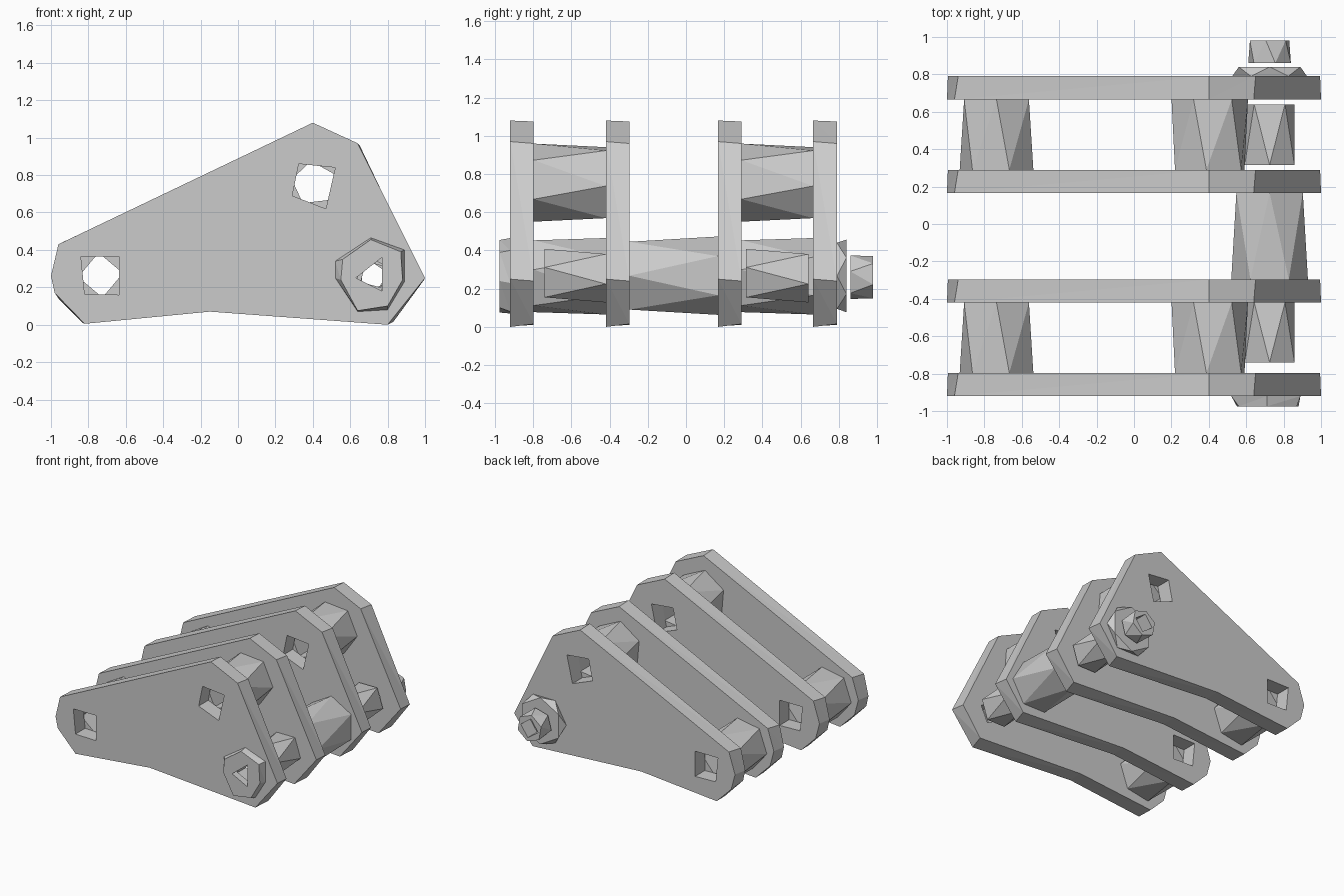
import bpy, bmesh
from math import cos, sin, pi, radians

if "Cube" in bpy.data.objects:
    bpy.data.objects.remove(bpy.data.objects["Cube"])


def ring(c, r, n, deg):
    # regular polygon in the x-z plane
    return [(c[0] + r * cos(radians(deg) + 2 * pi * i / n),
             c[1] + r * sin(radians(deg) + 2 * pi * i / n)) for i in range(n)]


def loft(name, front, back, y0, y1):
    # joins matching front/back loops (outline first, then holes) into a solid
    bm = bmesh.new()
    caps = ([], [])
    for la, lb in zip(front, back):
        n = len(la)
        a = [bm.verts.new((x, y0, z)) for x, z in la]
        b = [bm.verts.new((x, y1, z)) for x, z in lb]
        for i in range(n):
            j = (i + 1) % n
            bm.faces.new((a[i], a[j], b[i]))
            bm.faces.new((a[j], b[j], b[i]))
            caps[0].append(bm.edges.get((a[i], a[j])))
            caps[1].append(bm.edges.get((b[i], b[j])))
    for edges in caps:
        bmesh.ops.triangle_fill(bm, use_beauty=True, edges=edges, normal=(0, 1, 0))
    bmesh.ops.recalc_face_normals(bm, faces=bm.faces)
    me = bpy.data.meshes.new(name)
    bm.to_mesh(me)
    bm.free()
    ob = bpy.data.objects.new(name, me)
    bpy.context.collection.objects.link(ob)
    return ob


def tube(name, c, y0, y1, r0, r1, n, deg, twist, hole_r, hole_n, hole_deg):
    # faceted hollow cylinder, optionally twisted and tapered
    hole = ring(c, hole_r, hole_n, hole_deg)
    loft(name, [ring(c, r0, n, deg), hole],
         [ring(c, r1, n, deg + twist), hole], y0, y1)


LEFT, TOP, BOLT = (-0.735, 0.265), (0.405, 0.755), (0.725, 0.268)

# Side plates with three holes
outline = [(-0.82, 0.005), (-0.15, 0.07), (0.80, 0.0), (1.0, 0.25), (0.64, 0.97),
           (0.40, 1.08), (-0.96, 0.43), (-1.0, 0.26), (-0.98, 0.17)]
back_outline = [(-0.83, 0.01), (-0.15, 0.07), (0.83, 0.015), (0.995, 0.24), (0.65, 0.96),
                (0.40, 1.075), (-0.94, 0.44), (-0.995, 0.27), (-0.96, 0.14)]
left_hole = [(-0.84, 0.365), (-0.82, 0.165), (-0.635, 0.16), (-0.635, 0.365)]
top_hole = [(0.325, 0.86), (0.29, 0.69), (0.47, 0.62), (0.52, 0.84)]
for i, (y0, y1) in enumerate([(-0.92, -0.797), (-0.42, -0.297),
                              (0.167, 0.29), (0.665, 0.79)]):
    holes = [left_hole, top_hole, ring(BOLT, 0.1, 4, 20)]
    loft(f"plate_{i + 1}", [outline] + holes, [back_outline] + holes, y0, y1)

# Large spacers and small sleeves between each plate pair
for side, y0, y1, s0, s1 in (("front", -0.797, -0.42, -0.74, -0.42),
                             ("back", 0.29, 0.665, 0.315, 0.64)):
    tube(f"{side}_left_spacer", LEFT, y0, y1, 0.2, 0.2, 6, 10, 20, 0.12, 4, 5)
    tube(f"{side}_top_spacer", TOP, y0, y1, 0.205, 0.205, 6, 35, 20, 0.12, 5, 25)
    tube(f"{side}_sleeve", BOLT, s0, s1, 0.14, 0.14, 5, 18, 36, 0.08, 4, 30)

# Roller across the middle gap
tube("centre_roller", BOLT, -0.297, 0.167, 0.205, 0.205, 6, 0, 30, 0.1, 4, 0)

# Front washer, back washer and end nut
head = [(0.52, 0.34), (0.52, 0.25), (0.64, 0.07), (0.80, 0.08),
        (0.89, 0.23), (0.89, 0.40), (0.71, 0.465)]
face = [(0.56, 0.35), (0.55, 0.24), (0.64, 0.075), (0.80, 0.10),
        (0.88, 0.24), (0.87, 0.39), (0.71, 0.455)]
tri = [(0.63, 0.25), (0.77, 0.18), (0.77, 0.36)]
loft("front_washer", [face, tri], [head, tri], -0.975, -0.92)
tube("back_washer", (0.725, 0.267), 0.79, 0.84, 0.2, 0.19, 6, 0, 30, 0.085, 4, 40)
tube("end_nut", (0.725, 0.26), 0.86, 0.98, 0.118, 0.112, 6, 15, 25, 0.08, 4, 10)
